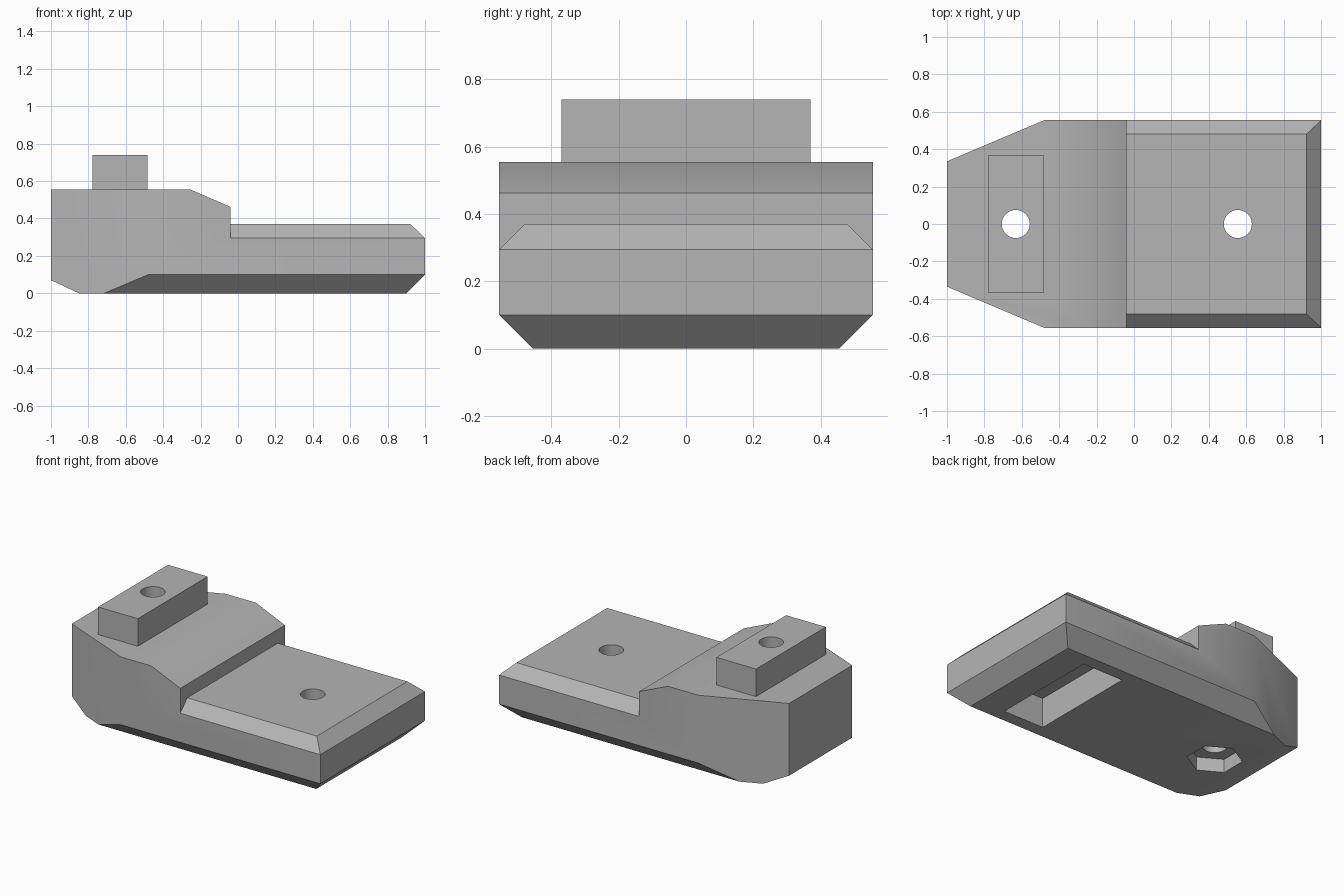
import bpy, bmesh, math

if "Cube" in bpy.data.objects:
    bpy.data.objects.remove(bpy.data.objects["Cube"], do_unlink=True)

grey = bpy.data.materials.new("neutral grey")
grey.use_nodes = True
colour = (0.46, 0.46, 0.46, 1)
grey.diffuse_color = colour
grey.node_tree.nodes["Principled BSDF"].inputs["Base Color"].default_value = colour


def prism(name, outline, axis, low, high):
    """Extrude a 2D outline along an axis; the outline uses the other two axes in order."""
    def place(a, b, depth):
        p = [a, b]
        p.insert("xyz".index(axis), depth)
        return p

    bm = bmesh.new()
    rings = [[bm.verts.new(place(a, b, d)) for a, b in outline] for d in (low, high)]
    for ring in rings:
        bm.faces.new(ring)
    n = len(outline)
    for i in range(n):
        j = (i + 1) % n
        bm.faces.new((rings[0][i], rings[0][j], rings[1][j], rings[1][i]))
    bmesh.ops.recalc_face_normals(bm, faces=bm.faces)
    mesh = bpy.data.meshes.new(name)
    bm.to_mesh(mesh)
    bm.free()
    mesh.materials.append(grey)
    obj = bpy.data.objects.new(name, mesh)
    bpy.context.collection.objects.link(obj)
    return obj


def rectangle(x, y, half_x, half_y):
    return [(x - half_x, y - half_y), (x + half_x, y - half_y),
            (x + half_x, y + half_y), (x - half_x, y + half_y)]


def polygon(x, radius, sides, turn=0.0):
    angles = [turn + math.tau * i / sides for i in range(sides)]
    return [(x + radius * math.cos(a), radius * math.sin(a)) for a in angles]


def combine(target, other, operation):
    mod = target.modifiers.new(operation.title(), "BOOLEAN")
    mod.operation = operation
    mod.solver = "EXACT"
    mod.object = other
    bpy.context.view_layer.objects.active = target
    bpy.ops.object.modifier_apply(modifier=mod.name)
    bpy.data.objects.remove(other, do_unlink=True)


half_width = 0.555
step_x = -0.04
tab_x, slot_x = -0.632, 0.555

# Stepped body from its side profile
profile = [(-1, 0.07), (-0.85, 0), (0.9, 0), (1, 0.1), (1, 0.295), (0.922, 0.37),
           (step_x, 0.37), (step_x, 0.462), (-0.255, 0.555), (-1, 0.555)]
body = prism("mounting_block", profile, "y", -half_width, half_width)

for s in (-1, 1):
    # Tapered rear corners
    taper = [(-0.48, s * half_width), (-1, s * 0.335), (-1.26, s * 0.225), (-1.26, s * 0.665),
             (-0.22, s * 0.665)]
    combine(body, prism("taper_cutter", taper, "z", -0.2, 1), "DIFFERENCE")
    # Lower side chamfers
    lower = [(s * 0.355, -0.1), (s * 0.655, 0.2), (s * 0.655, -0.1)]
    combine(body, prism("lower_chamfer_cutter", lower, "x", -1.3, 1.3), "DIFFERENCE")
    # Upper side chamfers on the low deck
    upper = [(s * 0.45, 0.4), (s * 0.6, 0.25), (s * 0.6, 0.4)]
    combine(body, prism("upper_chamfer_cutter", upper, "x", step_x, 1.3), "DIFFERENCE")

# Raised locating tab
tab = prism("locating_tab", rectangle(tab_x, 0, 0.147, 0.37), "z", 0.5, 0.74)
combine(body, tab, "UNION")

# Matching slot and nut pocket underneath
slot = prism("slot_cutter", rectangle(slot_x, 0, 0.15, 0.37), "z", -0.1, 0.2)
combine(body, slot, "DIFFERENCE")
pocket = prism("nut_pocket_cutter", polygon(tab_x, 0.168, 6, math.pi / 6), "z", -0.1, 0.09)
combine(body, pocket, "DIFFERENCE")

# Bolt holes
for x in (tab_x, slot_x):
    hole = prism("bolt_hole_cutter", polygon(x, 0.075, 32), "z", -0.2, 1)
    combine(body, hole, "DIFFERENCE")

# Smooth shading with crisp edges
bpy.ops.object.select_all(action="DESELECT")
body.select_set(True)
bpy.context.view_layer.objects.active = body
bpy.ops.object.shade_smooth_by_angle(angle=math.radians(30))
